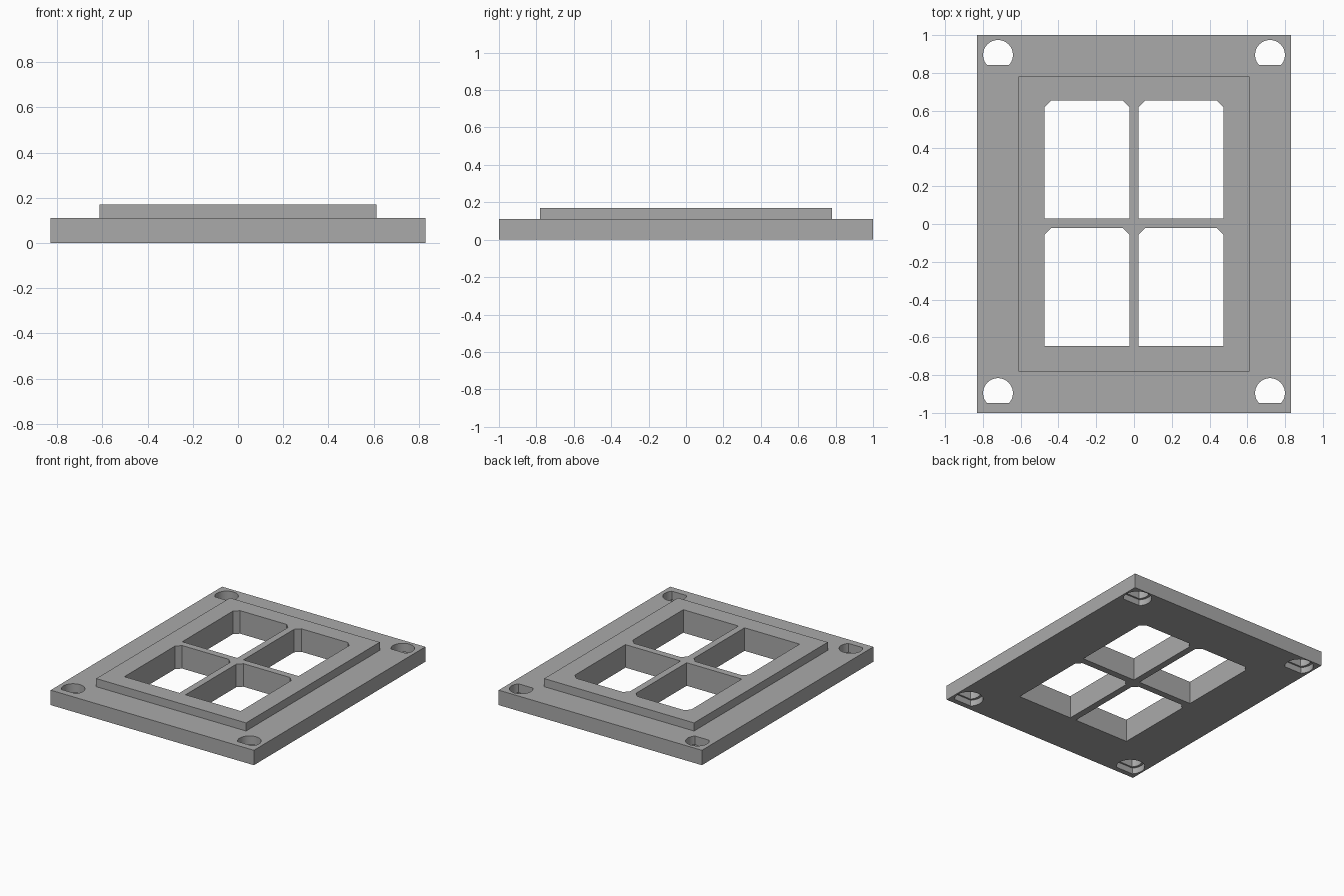
import bpy, bmesh, math

cube = bpy.data.objects.get("Cube")
if cube:
    bpy.data.objects.remove(cube, do_unlink=True)

BASE_TOP, PANEL_TOP, RECESS = 0.11, 0.17, 0.045

grey = bpy.data.materials.new("plain grey")
grey.use_nodes = True
colour = (0.40, 0.40, 0.40, 1)
grey.diffuse_color = colour
grey.node_tree.nodes["Principled BSDF"].inputs["Base Color"].default_value = colour


def rectangle(x0, x1, y0, y1, chamfer=0):
    """Outline with optional chamfers on its two rear corners."""
    if not chamfer:
        return [(x0, y0), (x1, y0), (x1, y1), (x0, y1)]
    return [(x0, y0), (x1, y0), (x1, y1 - chamfer), (x1 - chamfer, y1),
            (x0 + chamfer, y1), (x0, y1 - chamfer)]


def d_shape(cx, cy, radius, flat=0.68, steps=32):
    """Circle with its front side cut straight."""
    start = -math.asin(flat)
    sweep = math.pi - 2 * start
    angles = [start + sweep * i / steps for i in range(steps + 1)]
    return [(cx + radius * math.cos(a), cy + radius * math.sin(a)) for a in angles]


def prisms(name, outlines, z0, z1):
    """One object made of upright prisms."""
    bm = bmesh.new()
    for outline in outlines:
        face = bm.faces.new([bm.verts.new((x, y, z0)) for x, y in outline])
        top = bmesh.ops.extrude_face_region(bm, geom=[face])["geom"]
        verts = [g for g in top if isinstance(g, bmesh.types.BMVert)]
        bmesh.ops.translate(bm, verts=verts, vec=(0, 0, z1 - z0))
    bmesh.ops.recalc_face_normals(bm, faces=bm.faces)
    mesh = bpy.data.meshes.new(name)
    bm.to_mesh(mesh)
    bm.free()
    mesh.materials.append(grey)
    obj = bpy.data.objects.new(name, mesh)
    bpy.context.collection.objects.link(obj)
    return obj


def combine(target, tool, operation):
    """Apply a boolean, then remove its tool object."""
    mod = target.modifiers.new(operation.title(), "BOOLEAN")
    mod.operation, mod.solver, mod.object = operation, "EXACT", tool
    bpy.context.view_layer.objects.active = target
    bpy.ops.object.modifier_apply(modifier=mod.name)
    bpy.data.objects.remove(tool, do_unlink=True)


# Base plate with the raised panel joined on top
plate = prisms("window_plate", [rectangle(-0.83, 0.83, -1, 1)], 0, BASE_TOP)
panel = prisms("raised_panel", [rectangle(-0.612, 0.612, -0.78, 0.78)],
               BASE_TOP - 0.05, PANEL_TOP)
combine(plate, panel, "UNION")

# Four window openings
windows = [rectangle(cx - 0.225, cx + 0.225, y0, y0 + 0.625, 0.035)
           for cx in (-0.25, 0.25) for y0 in (-0.647, 0.028)]
combine(plate, prisms("window_cutter", windows, -0.1, 0.3), "DIFFERENCE")

# Corner screw holes, each with a wider recess underneath
corners = [(x, y) for x in (-0.72, 0.72) for y in (-0.895, 0.895)]
for name, radius, top in (("hole_cutter", 0.079, 0.3), ("recess_cutter", 0.097, RECESS)):
    outlines = [d_shape(x, y, radius) for x, y in corners]
    combine(plate, prisms(name, outlines, -0.1, top), "DIFFERENCE")

# Flat faces with smooth hole walls
bpy.ops.object.select_all(action="DESELECT")
plate.select_set(True)
bpy.context.view_layer.objects.active = plate
bpy.ops.object.shade_smooth_by_angle(angle=math.radians(30))
